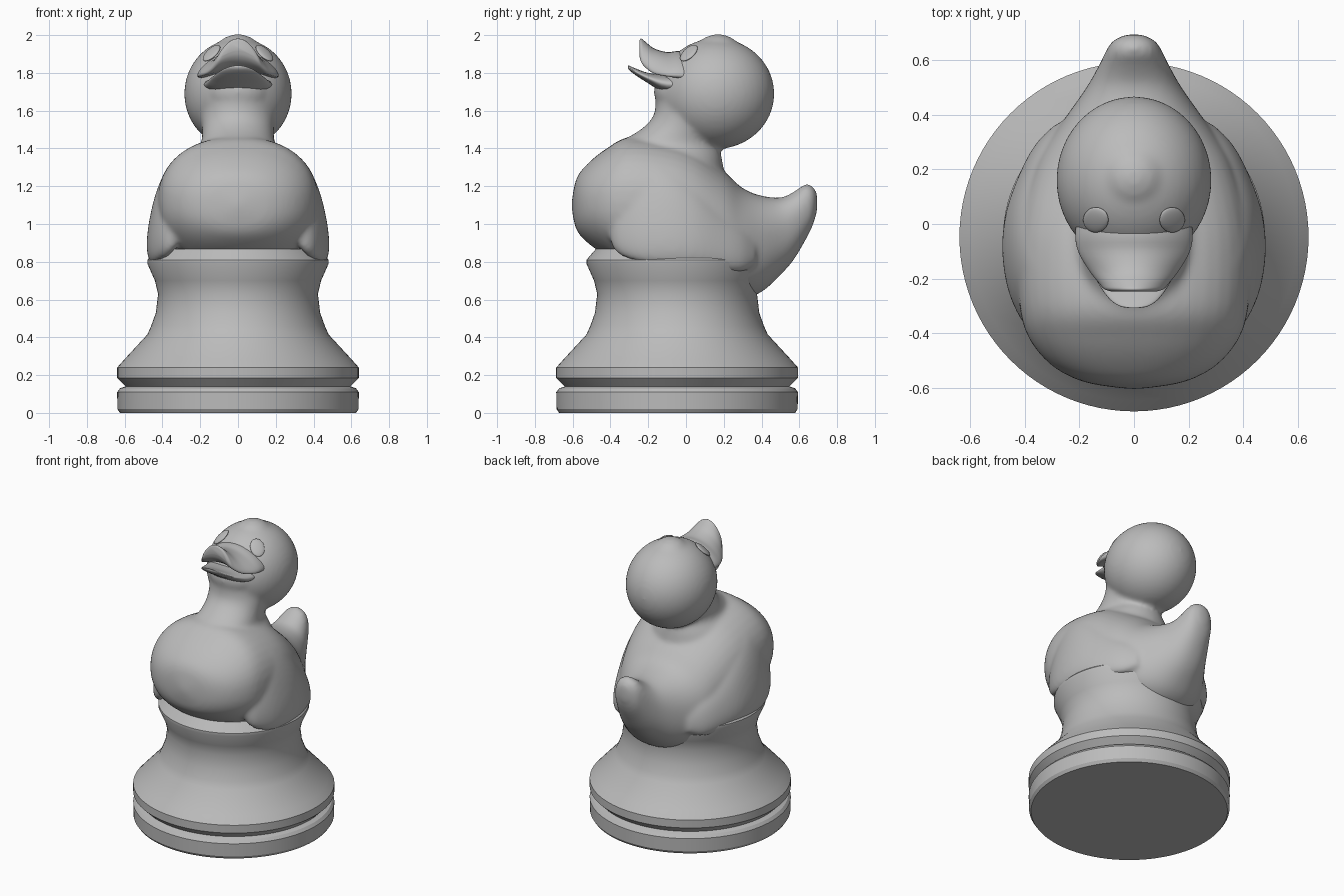
import bpy, bmesh, math
from mathutils import Vector, Matrix

if "Cube" in bpy.data.objects:
    bpy.data.objects.remove(bpy.data.objects["Cube"], do_unlink=True)

grey = bpy.data.materials.new("plain grey")
grey.use_nodes = True
grey.diffuse_color = (0.5, 0.5, 0.5, 1)
grey.node_tree.nodes["Principled BSDF"].inputs["Base Color"].default_value = (0.5, 0.5, 0.5, 1)


def finish(bm, name, angle=None):
    bmesh.ops.recalc_face_normals(bm, faces=bm.faces)
    mesh = bpy.data.meshes.new(name)
    bm.to_mesh(mesh)
    bm.free()
    mesh.materials.append(grey)
    ob = bpy.data.objects.new(name, mesh)
    bpy.context.collection.objects.link(ob)
    mesh.shade_smooth()
    if angle:
        bpy.ops.object.select_all(action="DESELECT")
        ob.select_set(True)
        bpy.context.view_layer.objects.active = ob
        bpy.ops.object.shade_smooth_by_angle(angle=math.radians(angle))
    return ob


def dense(rows, steps=5):
    """Catmull-Rom interpolation through rows of section values."""
    rows = [Vector(r) for r in rows]
    out = []
    for i in range(len(rows) - 1):
        a, b, c, d = (rows[max(0, min(k, len(rows) - 1))] for k in range(i - 1, i + 3))
        for s in range(steps):
            t = s / steps
            out.append(b + (c - a) * t / 2 + (a * 2 - b * 5 + c * 4 - d) * t**2 / 2
                       + (b * 3 - a - c * 3 + d) * t**3 / 2)
    return out + [rows[-1]]


def loft(bm, rings):
    loops = [[bm.verts.new(p) for p in ring] for ring in rings]
    n = len(loops[0])
    for a, b in zip(loops, loops[1:]):
        for i in range(n):
            bm.faces.new((a[i], a[(i + 1) % n], b[(i + 1) % n], b[i]))
    bm.faces.new(loops[0])
    bm.faces.new(loops[-1])


def oval(rx, ry, power=2.0, n=40):
    """Points of a rounded or squarish oval."""
    e = 2 / power
    for i in range(n):
        c, s = math.cos(math.tau * i / n), math.sin(math.tau * i / n)
        yield (math.copysign(abs(c)**e, c) * rx, math.copysign(abs(s)**e, s) * ry)


def ball(bm, centre, radii, turn=Matrix()):
    m = Matrix.Translation(centre) @ turn @ Matrix.Diagonal((*radii, 1))
    bmesh.ops.create_uvsphere(bm, u_segments=40, v_segments=24, radius=1, matrix=m)


# Turned pedestal
profile = [(0.625, 0), (0.638, 0.02), (0.64, 0.11), (0.625, 0.13), (0.595, 0.14),
           (0.64, 0.185), (0.64, 0.24), (0.6, 0.285), (0.48, 0.415), (0.46, 0.46),
           (0.435, 0.53), (0.423, 0.63), (0.44, 0.7), (0.48, 0.79), (0.48, 0.81),
           (0.43, 0.868)]
bm = bmesh.new()
loft(bm, [[(x, y - 0.047, z) for x, y in oval(r, r, n=96)] for r, z in profile])
finish(bm, "pedestal", 25)

# Body with tail: y, half width, bottom, top
bm = bmesh.new()
body = [(-0.605, 0.02, 1.08, 1.12), (-0.58, 0.18, 0.97, 1.24), (-0.52, 0.3, 0.9, 1.32),
        (-0.42, 0.385, 0.83, 1.4), (-0.3, 0.42, 0.77, 1.46), (-0.1, 0.43, 0.74, 1.44),
        (0.05, 0.41, 0.7, 1.39), (0.2, 0.365, 0.65, 1.28), (0.3, 0.315, 0.61, 1.19),
        (0.4, 0.245, 0.64, 1.15), (0.5, 0.175, 0.73, 1.14), (0.57, 0.135, 0.81, 1.17),
        (0.63, 0.105, 0.91, 1.21), (0.67, 0.08, 0.99, 1.2), (0.695, 0.03, 1.07, 1.16)]
loft(bm, [[(x, y, (lo + hi) / 2 + z) for x, z in oval(w, (hi - lo) / 2, 2.25)]
          for y, w, lo, hi in dense(body)])

# Wings: y, centre x, half thickness, bottom, top; leaning inwards at the top
wing = [(-0.41, 0.32, 0.01, 0.95, 1.05), (-0.37, 0.335, 0.055, 0.85, 1.17),
        (-0.25, 0.365, 0.075, 0.8, 1.33), (-0.1, 0.38, 0.085, 0.78, 1.31),
        (0.05, 0.37, 0.085, 0.77, 1.21), (0.2, 0.325, 0.08, 0.75, 1.07),
        (0.3, 0.285, 0.065, 0.75, 0.99), (0.37, 0.25, 0.03, 0.79, 0.92)]
for side in (-1, 1):
    loft(bm, [[(side * (cx + x - 0.2 * z), y, (lo + hi) / 2 + z)
               for x, z in oval(t, (hi - lo) / 2, 2.2)]
              for y, cx, t, lo, hi in dense(wing)])

# Neck: z, centre y, depth, half width
neck = [(1.22, -0.13, 0.34, 0.34), (1.35, -0.13, 0.32, 0.26), (1.42, -0.1, 0.275, 0.2),
        (1.5, -0.02, 0.22, 0.19), (1.58, 0.03, 0.2, 0.2), (1.7, 0.06, 0.22, 0.2)]
loft(bm, [[(x, cy + y, z) for x, y in oval(w, d)] for z, cy, d, w in dense(neck)])

# Head with a small crown tuft and cheeks
head, size = Vector((0, 0.16, 1.69)), Vector((0.285, 0.308, 0.293))
ball(bm, head, size)
ball(bm, (0, 0.17, 1.89), (0.13, 0.13, 0.115))
ball(bm, (0, -0.02, 1.7), (0.18, 0.15, 0.13))
duck = finish(bm, "duck_body")
remesh = duck.modifiers.new("blend", "REMESH")
remesh.mode, remesh.voxel_size, remesh.use_smooth_shade = "VOXEL", 0.013, True
soft = duck.modifiers.new("soften", "SMOOTH")
soft.factor, soft.iterations = 0.5, 14


# Bill halves: y, half width, top centre, underside centre, droop at the edge
def bill(name, rows):
    bm = bmesh.new()
    rings = []
    for y, w, top, low, droop in dense(rows, 4):
        mid, half = (top + low) / 2, (top - low) / 2
        rings.append([(x, y, mid + z - droop * (x / w)**2) for x, z in oval(w, half)])
    loft(bm, rings)
    finish(bm, name, 50)


bill("upper_bill", [(0.08, 0.2, 1.89, 1.79, 0.06), (-0.03, 0.215, 1.915, 1.79, 0.065),
                    (-0.1, 0.205, 1.91, 1.81, 0.07), (-0.17, 0.165, 1.93, 1.83, 0.075),
                    (-0.215, 0.13, 1.965, 1.86, 0.075), (-0.238, 0.11, 1.982, 1.89, 0.07),
                    (-0.247, 0.085, 1.97, 1.92, 0.05)])
bill("lower_bill", [(0.05, 0.19, 1.79, 1.69, 0.0), (-0.1, 0.175, 1.79, 1.69, 0.0),
                    (-0.2, 0.14, 1.8, 1.745, 0.0), (-0.27, 0.095, 1.825, 1.79, 0.0),
                    (-0.3, 0.055, 1.838, 1.815, 0.0), (-0.308, 0.02, 1.84, 1.828, 0.0)])

# Eyes laid on the head surface
for side, name in ((1, "left_eye"), (-1, "right_eye")):
    spot = Vector((side * 0.14, 0.015, 0))
    dx, dy = spot.x / size.x, (spot.y - head.y) / size.y
    spot.z = head.z + size.z * math.sqrt(1 - dx * dx - dy * dy)
    normal = Vector([(spot[i] - head[i]) / size[i]**2 for i in range(3)])
    bm = bmesh.new()
    ball(bm, spot, (0.046, 0.062, 0.014), normal.to_track_quat("Z", "Y").to_matrix().to_4x4())
    finish(bm, name)
